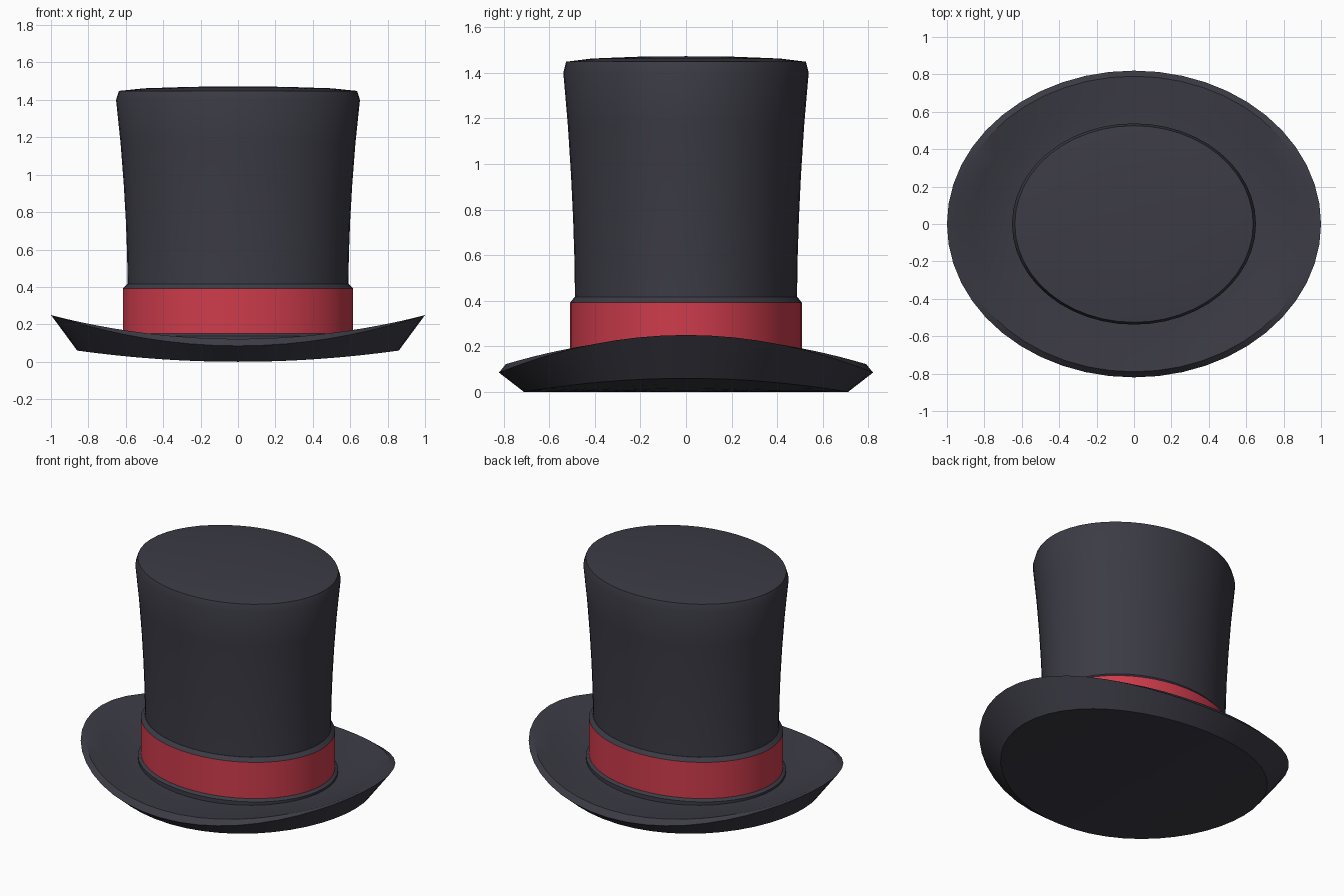
import bpy, bmesh, math

if "Cube" in bpy.data.objects:
    bpy.data.objects.remove(bpy.data.objects["Cube"])

SEG = 48


def material(name, rgb):
    m = bpy.data.materials.new(name)
    m.diffuse_color = (*rgb, 1)
    m.use_nodes = True
    m.node_tree.nodes["Principled BSDF"].inputs["Base Color"].default_value = m.diffuse_color
    return m


charcoal = material("charcoal felt", (0.045, 0.044, 0.060))
red = material("red ribbon", (0.62, 0.045, 0.072))


def loft(name, rings, mat, closed=False, angle=30):
    """Rings are (x radius, y radius, z at front/back, z at left/right)."""
    bm = bmesh.new()
    loops = []
    for rx, ry, z0, z1 in rings:
        if rx == 0:
            loops.append([bm.verts.new((0, 0, z0))] * SEG)
            continue
        loop = []
        for i in range(SEG):
            a = 2 * math.pi * i / SEG
            c, s = math.cos(a), math.sin(a)
            loop.append(bm.verts.new((rx * c, ry * s, z0 + (z1 - z0) * c * c)))
        loops.append(loop)
    pairs = list(zip(loops, loops[1:]))
    if closed:
        pairs.append((loops[-1], loops[0]))
    for lo, hi in pairs:
        for i in range(SEG):
            j = (i + 1) % SEG
            quad = list(dict.fromkeys((lo[i], lo[j], hi[j], hi[i])))
            bm.faces.new(quad)
    bmesh.ops.recalc_face_normals(bm, faces=bm.faces)
    me = bpy.data.meshes.new(name)
    bm.to_mesh(me)
    bm.free()
    me.materials.append(mat)
    ob = bpy.data.objects.new(name, me)
    bpy.context.collection.objects.link(ob)
    bpy.ops.object.select_all(action='DESELECT')
    ob.select_set(True)
    bpy.context.view_layer.objects.active = ob
    bpy.ops.object.shade_smooth_by_angle(angle=math.radians(angle))
    return ob


def round_rings(profile, ratio=0.825):
    return [(r, r * ratio, z, z) for r, z in profile]


# brim: closed underside, flared edge curling up at the sides, dished top
underside = [(0.86 * t, 0.71 * t, 0, 0.06 * t * t) for t in (0, 0.25, 0.5, 0.75, 1)]
loft("brim", underside + [
    (1.00, 0.82, 0.085, 0.25),
    (0.965, 0.79, 0.122, 0.24),
    (0.86, 0.71, 0.117, 0.192),
    (0.75, 0.62, 0.112, 0.150),
    (0.64, 0.53, 0.110, 0.125),
    (0.0, 0.0, 0.110, 0.110),
], charcoal, angle=25)

# crown: welt at the base, flared wall, bevelled and slightly domed top
loft("crown", round_rings([
    (0, 0.09), (0.635, 0.09), (0.635, 0.138), (0.612, 0.155),
    (0.59, 0.16), (0.59, 0.41), (0.593, 0.58), (0.60, 0.76),
    (0.611, 0.95), (0.628, 1.17), (0.652, 1.40), (0.637, 1.448),
    (0.50, 1.462), (0.25, 1.470), (0, 1.472)]), charcoal)

# ribbon band around the crown
loft("ribbon_band", round_rings([
    (0.58, 0.152), (0.616, 0.152), (0.616, 0.392), (0.58, 0.392)]),
    red, closed=True)

# charcoal trim sloping in above the ribbon
loft("band_trim", round_rings([
    (0.58, 0.390), (0.616, 0.392), (0.592, 0.416), (0.58, 0.416)]),
    charcoal, closed=True)
